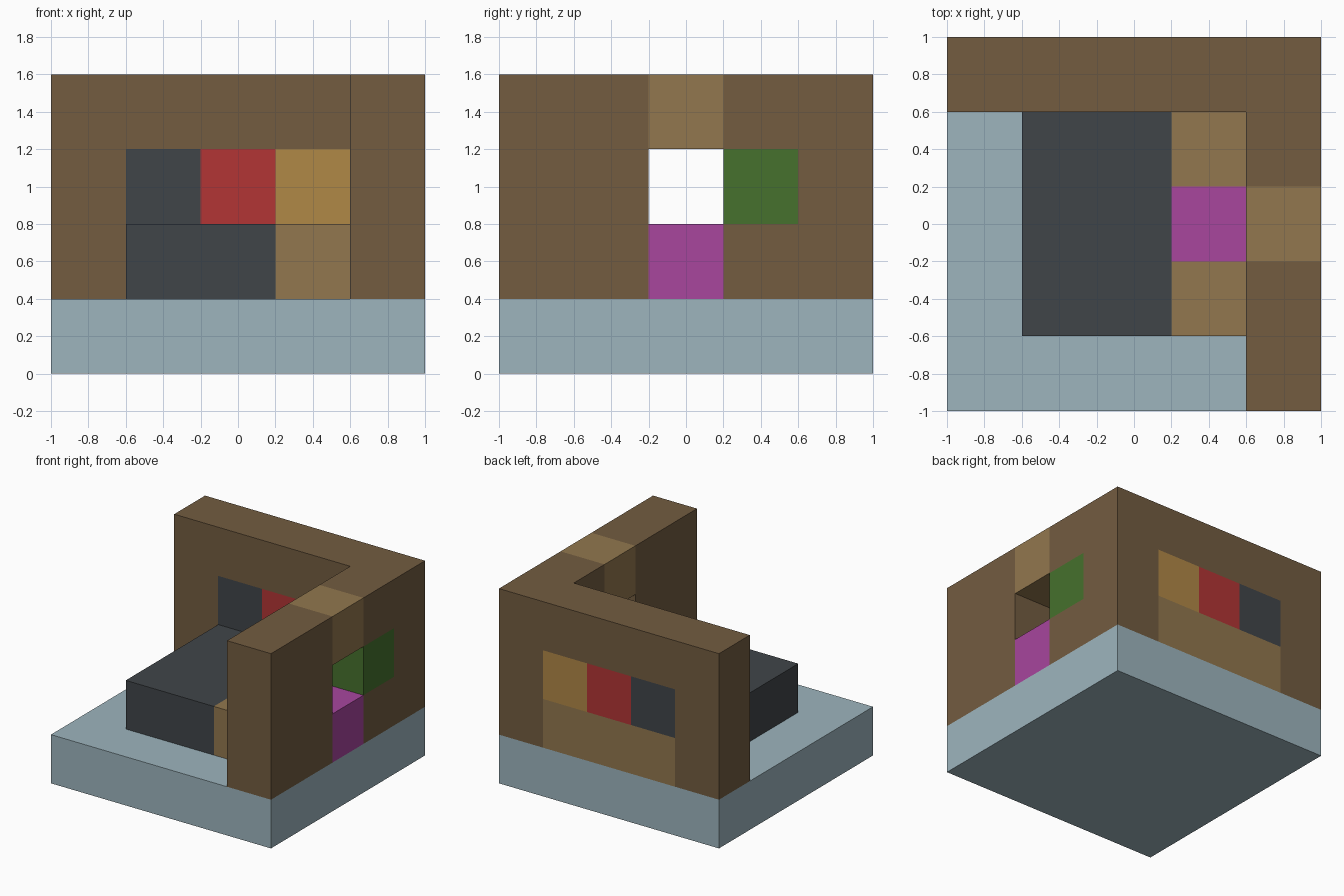
import bpy, bmesh
from mathutils import Vector

cube = bpy.data.objects.get("Cube")
if cube:
    bpy.data.objects.remove(cube, do_unlink=True)

CELL = 0.4


def linear(c):
    c /= 255
    return c / 12.92 if c <= 0.04045 else ((c + 0.055) / 1.055) ** 2.4


def material(name, r, g, b):
    mat = bpy.data.materials.new(name)
    mat.use_nodes = True
    color = (linear(r), linear(g), linear(b), 1)
    mat.diffuse_color = color
    bsdf = mat.node_tree.nodes["Principled BSDF"]
    bsdf.inputs["Base Color"].default_value = color
    bsdf.inputs["Roughness"].default_value = 0.9
    return mat


pale_blue = material("pale blue", 157, 181, 190)
brown = material("dark brown", 115, 92, 64)
tan = material("tan", 146, 119, 78)
charcoal = material("charcoal", 64, 69, 73)
red = material("red", 178, 53, 53)
ochre = material("ochre", 176, 136, 70)
green = material("green", 70, 113, 45)
magenta = material("magenta", 168, 70, 158)

# Grid of blocks: cell -> (part, material); later fills replace earlier ones
grid = {}


def fill(part, mat, x, y, z):
    for i in range(x[0], x[1] + 1):
        for j in range(y[0], y[1] + 1):
            for k in range(z[0], z[1] + 1):
                grid[i, j, k] = (part, mat)


# Ground slab
fill("base_slab", pale_blue, (0, 4), (0, 4), (0, 0))

# Two walls meeting at the back corner
fill("back_wall", brown, (0, 4), (4, 4), (1, 3))
fill("right_wall", brown, (4, 4), (0, 3), (1, 3))

# Coloured blocks set in the back wall
fill("back_wall", tan, (1, 3), (4, 4), (1, 1))
for column, mat in enumerate((charcoal, red, ochre), start=1):
    fill("back_wall", mat, (column, column), (4, 4), (2, 2))

# Coloured blocks and the opening in the side wall
fill("right_wall", magenta, (4, 4), (2, 2), (1, 1))
fill("right_wall", tan, (4, 4), (2, 2), (3, 3))
fill("right_wall", green, (4, 4), (3, 3), (2, 2))
del grid[4, 2, 2]

# Low platform with a step beside it
fill("platform", charcoal, (1, 2), (1, 3), (1, 1))
fill("side_step", tan, (3, 3), (1, 3), (1, 1))
fill("side_step", magenta, (3, 3), (2, 2), (1, 1))


def build(part):
    """Make one object from the exposed faces of a part's blocks."""
    cells = {c: m for c, (p, m) in grid.items() if p == part}
    mats = list(dict.fromkeys(cells.values()))
    mesh = bpy.data.meshes.new(part)
    for mat in mats:
        mesh.materials.append(mat)
    bm = bmesh.new()
    for cell, mat in cells.items():
        center = (Vector(cell) + Vector((-2, -2, 0.5))) * CELL
        for axis in range(3):
            for side in (-1, 1):
                step = Vector((0, 0, 0))
                step[axis] = side
                if tuple(int(a + b) for a, b in zip(cell, step)) in grid:
                    continue
                u, v = Vector((0, 0, 0)), Vector((0, 0, 0))
                u[(axis + 1) % 3] = 1
                v[(axis + 2) % 3] = side
                corners = (-u - v, u - v, u + v, v - u)
                face = bm.faces.new([bm.verts.new(center + (step + c) * CELL / 2)
                                     for c in corners])
                face.material_index = mats.index(mat)
    bmesh.ops.remove_doubles(bm, verts=bm.verts, dist=0.001)
    bmesh.ops.dissolve_limit(bm, angle_limit=0.01, verts=bm.verts,
                             edges=bm.edges, delimit={'MATERIAL'})
    bm.to_mesh(mesh)
    bm.free()
    bpy.context.collection.objects.link(bpy.data.objects.new(part, mesh))


for part in dict.fromkeys(p for p, m in grid.values()):
    build(part)
